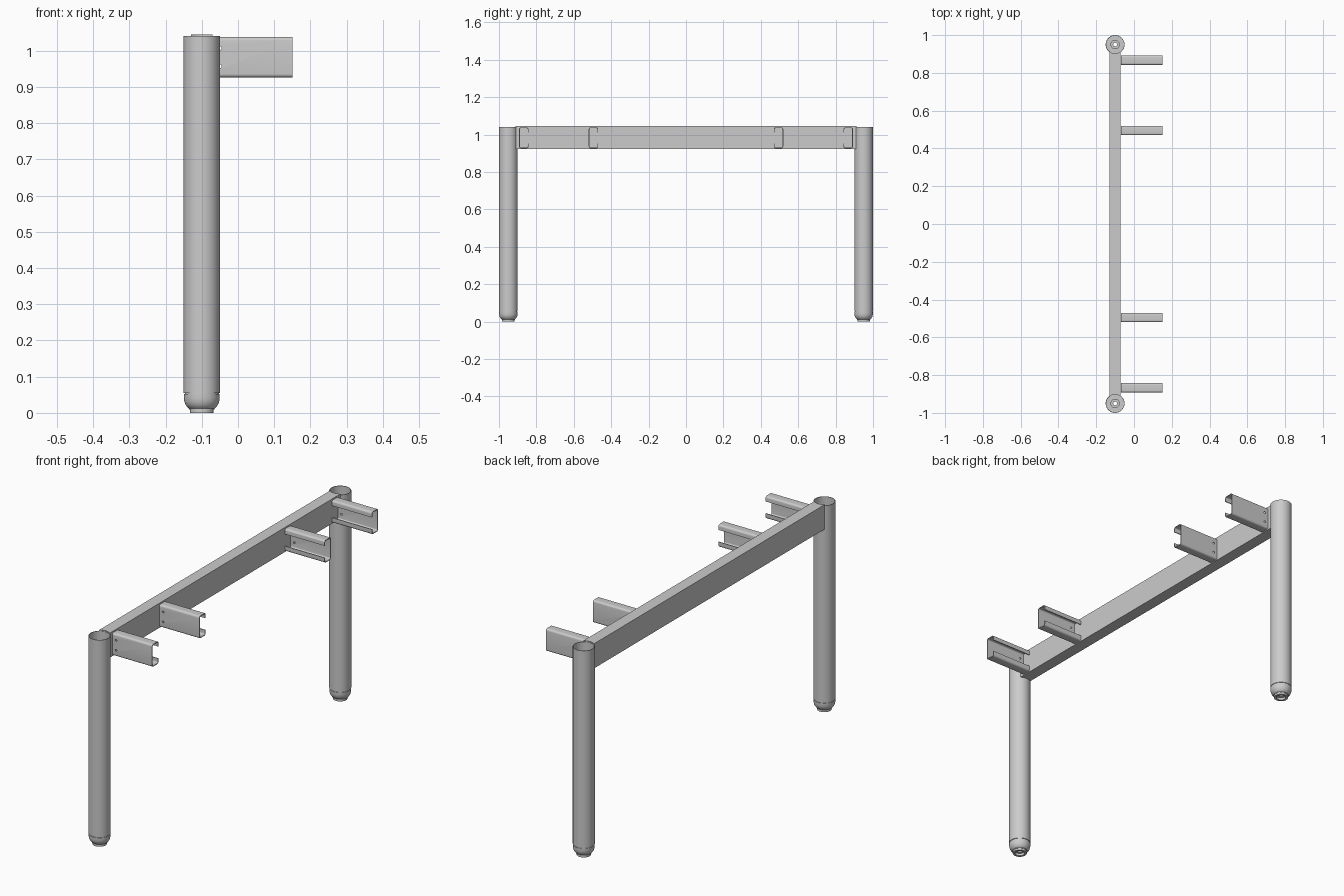
import bpy, bmesh, math

if "Cube" in bpy.data.objects:
    bpy.data.objects.remove(bpy.data.objects["Cube"])

LEG_X, LEG_Y, LEG_R = -0.10, 0.95, 0.05


def make_object(name, bm, angle=35):
    bmesh.ops.remove_doubles(bm, verts=bm.verts, dist=1e-6)
    bmesh.ops.recalc_face_normals(bm, faces=bm.faces)
    mesh = bpy.data.meshes.new(name)
    bm.to_mesh(mesh)
    bm.free()
    ob = bpy.data.objects.new(name, mesh)
    bpy.context.collection.objects.link(ob)
    bpy.ops.object.select_all(action='DESELECT')
    ob.select_set(True)
    bpy.context.view_layer.objects.active = ob
    bpy.ops.object.shade_smooth_by_angle(angle=math.radians(angle))
    return ob


def lathe(name, profile, x, y, n=48):
    """Revolve a closed (radius, z) profile around a vertical axis."""
    bm = bmesh.new()
    rings = [[bm.verts.new((x + r * math.cos(2 * math.pi * i / n),
                            y + r * math.sin(2 * math.pi * i / n), z))
              for i in range(n)] for r, z in profile]
    for a, b in zip(rings, rings[1:] + rings[:1]):
        for i in range(n):
            j = (i + 1) % n
            bm.faces.new((a[i], a[j], b[j], b[i]))
    return make_object(name, bm)


def extrude(name, points, vec):
    """Extrude a closed outline of 3D points along a vector."""
    bm = bmesh.new()
    face = bm.faces.new([bm.verts.new(p) for p in points])
    res = bmesh.ops.extrude_face_region(bm, geom=[face], use_keep_orig=True)
    verts = [v for v in res['geom'] if isinstance(v, bmesh.types.BMVert)]
    bmesh.ops.translate(bm, verts=verts, vec=vec)
    return make_object(name, bm)


def arc(cx, cy, r, a0, a1, n=6):
    return [(cx + r * math.cos(math.radians(a0 + (a1 - a0) * i / n)),
             cy + r * math.sin(math.radians(a0 + (a1 - a0) * i / n))) for i in range(n + 1)]


# Hollow tube legs and rounded feet
tube = [(LEG_R, 0.055), (LEG_R, 1.04), (LEG_R - 0.003, 1.04), (LEG_R - 0.003, 0.055)]
foot = [(0.047, 0.055), (0.047, 0.052), (0.0495, 0.052), (0.0495, 0.040),
        (0.048, 0.031), (0.045, 0.023), (0.040, 0.016), (0.035, 0.012),
        (0.035, 0.009), (0.033, 0.009), (0.033, 0.0), (0.022, 0.0),
        (0.022, 0.012), (0.010, 0.012), (0.010, 0.040), (0.022, 0.040), (0.022, 0.055)]
for side, s in (("front", -1), ("back", 1)):
    lathe(side + "_leg", tube, LEG_X, s * LEG_Y)
    lathe(side + "_foot", foot, LEG_X, s * LEG_Y)

# Cross beam with ends coped to fit the round legs
half = math.degrees(math.asin(0.03 / LEG_R))
end = arc(LEG_X, -LEG_Y, LEG_R - 0.001, 90 + half, 90 - half, 10)
outline = end + [(x, -y) for x, y in reversed(end)]
beam = extrude("cross_beam", [(x, y, 0.922) for x, y in outline], (0, 0, 0.123))

# Lipped C-channel brackets, webs facing outwards
W, Z0, Z1, T, R, LIP = 0.05, 0.926, 1.038, 0.004, 0.010, 0.026


def channel_side(d):
    r = R - d
    pts = [(W - d, Z1 - LIP)]
    for cy, cz, a in ((W - R, Z1 - R, 0), (R, Z1 - R, 90), (R, Z0 + R, 180), (W - R, Z0 + R, 270)):
        pts += arc(cy, cz, r, a, a + 90)
    return pts + [(W - d, Z0 + LIP)]


section = channel_side(0) + channel_side(T)[::-1]
for label, web in (("outer", 0.892), ("inner", 0.520)):
    for side, s in (("front", -1), ("back", 1)):
        pts = [(-0.07, s * (web - y), z) for y, z in section]
        bracket = extrude(f"{label}_{side}_bracket", pts, (0.22, 0, 0))
        # Two small bolt holes through the web beside the beam
        for z in (0.957, 1.007):
            bpy.ops.mesh.primitive_cylinder_add(vertices=16, radius=0.005, depth=0.02,
                                                location=(-0.05, s * web, z),
                                                rotation=(math.pi / 2, 0, 0))
            cutter = bpy.context.object
            cutter.hide_render = True
            mod = bracket.modifiers.new("bolt_hole", 'BOOLEAN')
            mod.operation, mod.object, mod.solver = 'DIFFERENCE', cutter, 'EXACT'
            bpy.context.view_layer.objects.active = bracket
            bpy.ops.object.modifier_apply(modifier=mod.name)
            bpy.data.objects.remove(cutter)
